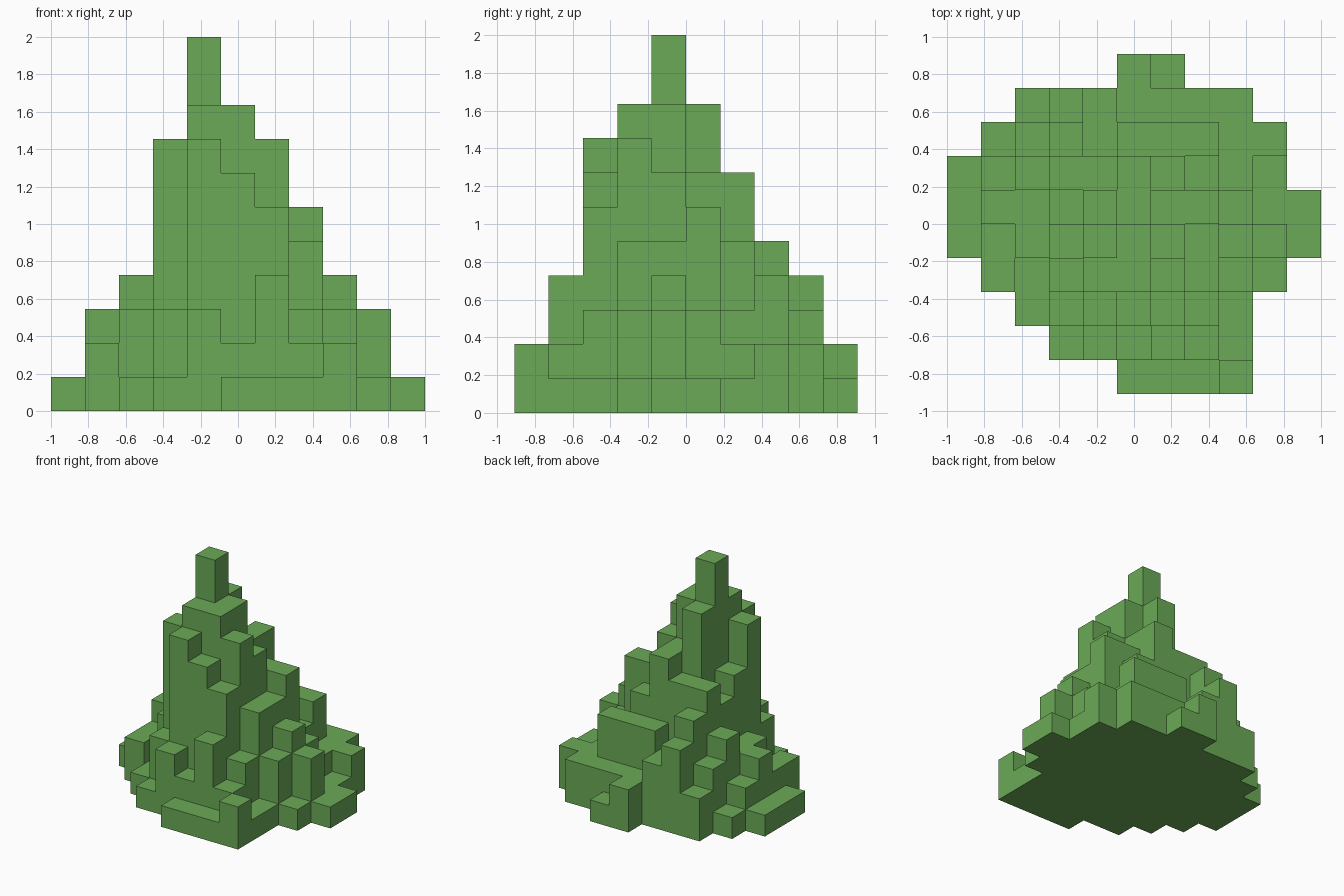
import bpy
import bmesh
from mathutils import Vector

cube = bpy.data.objects.get("Cube")
if cube:
    bpy.data.objects.remove(cube, do_unlink=True)

# Column heights in blocks: rows run front to back, characters run along x
ROWS = [
    "00000111200",
    "00013242100",
    "00138763100",
    "02189985310",
    "1236b975431",
    "13359766311",
    "12466753210",
    "01353444220",
    "00243222200",
    "00000210000",
]
COLS, DEPTH = len(ROWS[0]), len(ROWS)
BLOCK = 2 / COLS
OFFSET = Vector((COLS / 2, DEPTH / 2, 0))


def height(i, j):
    inside = 0 <= i < COLS and 0 <= j < DEPTH
    return int(ROWS[j][i], 16) if inside else 0


def filled(cell):
    i, j, k = cell
    return 0 <= k < height(i, j)


def add_face(bm, cell, axis, side):
    """Add one square face of a block, pointing outward along the axis."""
    u, v = (axis + 1) % 3, (axis + 2) % 3
    corners = []
    for a, b in ((0, 0), (1, 0), (1, 1), (0, 1)):
        corner = Vector(cell)
        corner[axis] += side
        corner[u] += a
        corner[v] += b
        corners.append(bm.verts.new((corner - OFFSET) * BLOCK))
    if not side:
        corners.reverse()
    bm.faces.new(corners)


# Leaf colour
leaf = bpy.data.materials.new("leaf_green")
leaf.use_nodes = True
green = (0.145, 0.402, 0.094, 1)
leaf.diffuse_color = green
shader = next(n for n in leaf.node_tree.nodes if n.type == "BSDF_PRINCIPLED")
shader.inputs["Base Color"].default_value = green
shader.inputs["Roughness"].default_value = 0.9

# Outer skin of the stepped foliage
bm = bmesh.new()
for j in range(DEPTH):
    for i in range(COLS):
        for k in range(height(i, j)):
            for axis in range(3):
                for side in (0, 1):
                    neighbour = [i, j, k]
                    neighbour[axis] += 1 if side else -1
                    if not filled(neighbour):
                        add_face(bm, (i, j, k), axis, side)

# Weld the squares and merge flat regions
bmesh.ops.remove_doubles(bm, verts=bm.verts, dist=BLOCK / 100)
bmesh.ops.dissolve_limit(bm, angle_limit=0.01, verts=bm.verts, edges=bm.edges)

mesh = bpy.data.meshes.new("foliage")
bm.to_mesh(mesh)
bm.free()
mesh.materials.append(leaf)
foliage = bpy.data.objects.new("foliage", mesh)
bpy.context.collection.objects.link(foliage)
